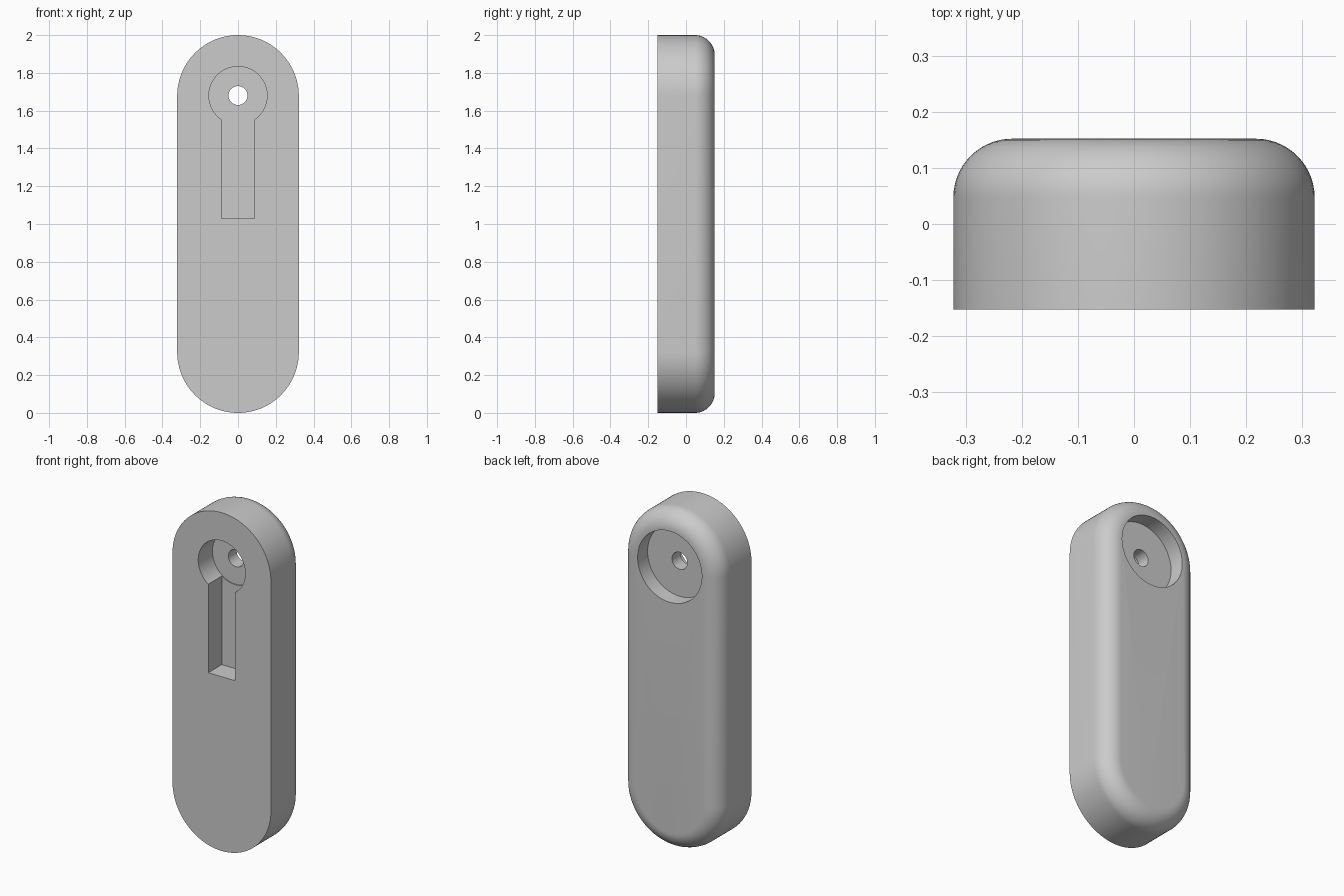
import bpy
import bmesh
from math import sin, cos, pi, radians

HALF_W, HALF_D, FILLET = 0.322, 0.152, 0.105
HOLE_Z = 1.68

old = bpy.data.objects.get("Cube")
if old:
    bpy.data.objects.remove(old, do_unlink=True)

grey = bpy.data.materials.new("plain grey")
grey.use_nodes = True
colour = (0.6, 0.6, 0.6, 1)
grey.diffuse_color = colour
grey.node_tree.nodes["Principled BSDF"].inputs["Base Color"].default_value = colour


def stadium(r, low, high, n=48):
    """Outline of two half circles joined by straight sides."""
    ends = ((high, 0), (low, pi))
    return [(r * cos(a + pi * i / n), z + r * sin(a + pi * i / n))
            for z, a in ends for i in range(n + 1)]


def circle(r, n=96):
    return [(r * cos(2 * pi * i / n), HOLE_Z + r * sin(2 * pi * i / n)) for i in range(n)]


def loft(name, layers):
    """Solid through matching outlines given as (y, points)."""
    bm = bmesh.new()
    rings = [[bm.verts.new((x, y, z)) for x, z in pts] for y, pts in layers]
    for a, b in zip(rings, rings[1:]):
        for i in range(len(a)):
            j = (i + 1) % len(a)
            bm.faces.new((a[i], a[j], b[j], b[i]))
    bm.faces.new(rings[0])
    bm.faces.new(rings[-1])
    bmesh.ops.recalc_face_normals(bm, faces=bm.faces)
    mesh = bpy.data.meshes.new(name)
    bm.to_mesh(mesh)
    bm.free()
    mesh.materials.append(grey)
    obj = bpy.data.objects.new(name, mesh)
    bpy.context.collection.objects.link(obj)
    return obj


# Rounded bar: square front edge, filleted back edge
low, high = HALF_W, 2 - HALF_W
layers = [(-HALF_D, stadium(HALF_W, low, high))]
STEPS = 14
for k in range(STEPS + 1):
    t = pi / 2 * k / STEPS
    layers.append((HALF_D - FILLET + FILLET * sin(t),
                   stadium(HALF_W - FILLET + FILLET * cos(t), low, high)))
body = loft("rounded_bar", layers)

# Cutters: front keyhole, back round recess and through hole
slot = [(-0.088, 1.03), (0.088, 1.03), (0.088, HOLE_Z), (-0.088, HOLE_Z)]
cuts = [("front_round_recess", circle(0.154), -0.3, -HALF_D + 0.133),
        ("front_slot", slot, -0.32, -HALF_D + 0.126),
        ("back_round_recess", circle(0.21), HALF_D - 0.093, 0.3),
        ("through_hole", circle(0.05, 48), -0.4, 0.4)]
cutters = []
for name, pts, y0, y1 in cuts:
    cutter = loft(name, [(y0, pts), (y1, pts)])
    cutter.hide_render = True
    cutters.append(cutter)
    mod = body.modifiers.new(name, "BOOLEAN")
    mod.operation = "DIFFERENCE"
    mod.solver = "EXACT"
    mod.object = cutter

# Bake the cuts and discard the cutters
deps = bpy.context.evaluated_depsgraph_get()
baked = bpy.data.meshes.new_from_object(body.evaluated_get(deps))
body.modifiers.clear()
body.data = baked
for cutter in cutters:
    bpy.data.objects.remove(cutter, do_unlink=True)

bpy.ops.object.select_all(action="DESELECT")
body.select_set(True)
bpy.context.view_layer.objects.active = body
bpy.ops.object.shade_smooth_by_angle(angle=radians(30))
